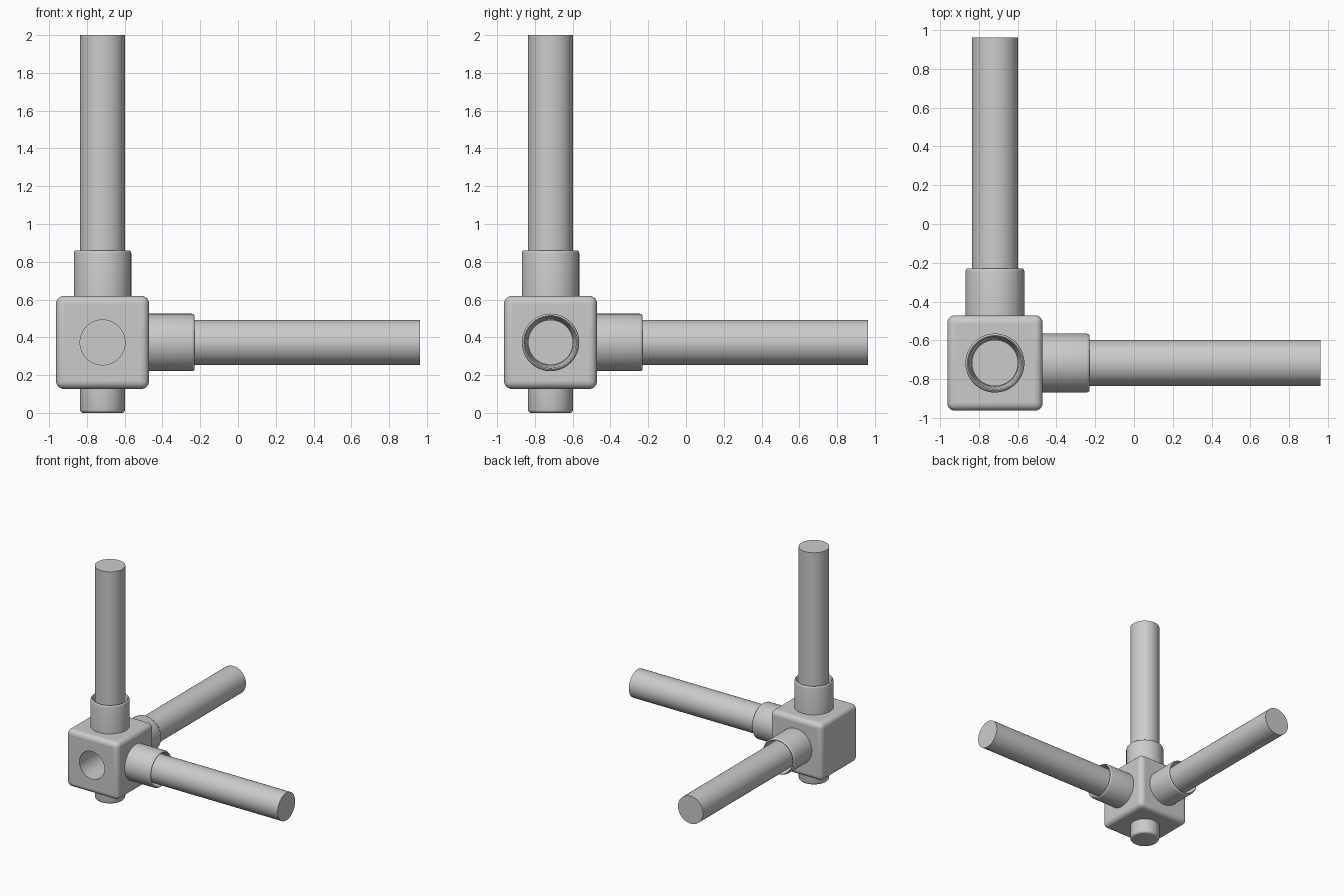
import bpy, math
from mathutils import Vector, Matrix

if "Cube" in bpy.data.objects:
    bpy.data.objects.remove(bpy.data.objects["Cube"])

C = Vector((-0.717, -0.717, 0.373))   # centre of the corner block
H = 0.246                             # half size of the block
R = 0.119                             # pipe radius
SEG = 64


def smooth(ob):
    bpy.ops.object.select_all(action='DESELECT')
    bpy.context.view_layer.objects.active = ob
    ob.select_set(True)
    bpy.ops.object.shade_smooth_by_angle(angle=math.radians(35))


def lathe(name, profile, direction):
    """Revolve (radius, distance) points around an axis through the block centre."""
    verts, faces = [], []
    for r, h in profile:
        for i in range(SEG):
            a = 2 * math.pi * i / SEG
            verts.append((r * math.cos(a), r * math.sin(a), h))
    n = len(profile)
    for j in range(n - 1):
        for i in range(SEG):
            k = (i + 1) % SEG
            faces.append((j * SEG + i, j * SEG + k, (j + 1) * SEG + k, (j + 1) * SEG + i))
    faces.append(tuple(reversed(range(SEG))))
    faces.append(tuple(range((n - 1) * SEG, n * SEG)))
    me = bpy.data.meshes.new(name)
    me.from_pydata(verts, [], faces)
    rot = Vector((0, 0, 1)).rotation_difference(Vector(direction)).to_matrix().to_4x4()
    me.transform(Matrix.Translation(C) @ rot)
    ob = bpy.data.objects.new(name, me)
    bpy.context.collection.objects.link(ob)
    smooth(ob)
    return ob


# rounded corner block with a blind hole in the front
bpy.ops.mesh.primitive_cube_add(size=2 * H, location=C)
block = bpy.context.object
block.name = "corner_block"
bev = block.modifiers.new("round", 'BEVEL')
bev.width = 0.04
bev.segments = 5
cutter = lathe("hole_cutter", [(R, -0.05), (R, H + 0.1)], (0, -1, 0))
cutter.hide_render = True
cut = block.modifiers.new("hole", 'BOOLEAN')
cut.object = cutter
cut.operation = 'DIFFERENCE'
cut.solver = 'EXACT'
smooth(block)
bpy.ops.object.modifier_apply(modifier="round")
bpy.ops.object.modifier_apply(modifier="hole")
bpy.data.objects.remove(cutter)
smooth(block)

# sockets (rounded rim, tapered bore) and the pipes in them
E = 0.488
socket = [(0.152, H - 0.03), (0.152, E - 0.016), (0.150, E - 0.008), (0.146, E - 0.002),
          (0.142, E), (0.138, E - 0.003), (0.135, E - 0.012), (0.121, H + 0.01)]
for axis, direction, end in (("right", (1, 0, 0), 1.680),
                             ("back", (0, 1, 0), 1.680),
                             ("upright", (0, 0, 1), 1.627)):
    lathe(axis + "_socket", socket, direction)
    lathe(axis + "_pipe", [(R, H - 0.02), (R, end)], direction)

# short plug under the block
B = 0.373
lathe("bottom_plug", [(R, H - 0.03), (R, B - 0.016), (R - 0.002, B - 0.009),
                      (R - 0.008, B - 0.002), (R - 0.015, B)], (0, 0, -1))
